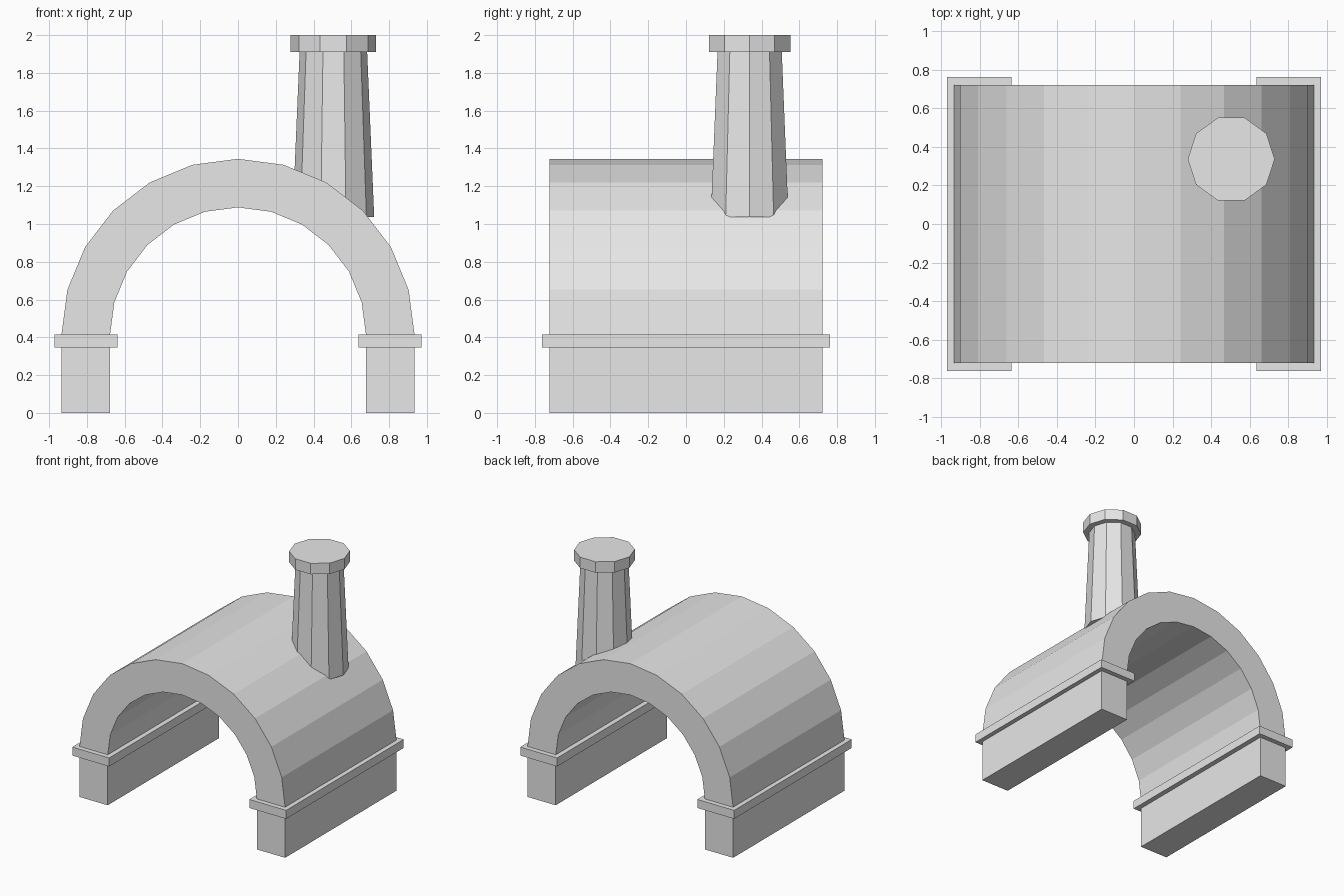
import bpy, bmesh
from math import sin, cos, pi

cube = bpy.data.objects.get("Cube")
if cube:
    bpy.data.objects.remove(cube)

stone = bpy.data.materials.new("light_grey_stone")
stone.use_nodes = True
colour = (0.8, 0.8, 0.8, 1)
stone.diffuse_color = colour
stone.node_tree.nodes["Principled BSDF"].inputs["Base Color"].default_value = colour


def finish(name, bm):
    bmesh.ops.recalc_face_normals(bm, faces=bm.faces)
    mesh = bpy.data.meshes.new(name)
    bm.to_mesh(mesh)
    bm.free()
    mesh.materials.append(stone)
    obj = bpy.data.objects.new(name, mesh)
    bpy.context.collection.objects.link(obj)
    return obj


def box(name, low, high):
    bm = bmesh.new()
    bmesh.ops.create_cube(bm, size=1)
    for v in bm.verts:
        v.co = [(a + b) / 2 + c * (b - a) for a, b, c in zip(low, high, v.co)]
    return finish(name, bm)


def tapered_prism(name, x, y, z0, z1, r0, r1, sides=10):
    bm = bmesh.new()
    rings = []
    for z, r in ((z0, r0), (z1, r1)):
        angles = [2 * pi * i / sides for i in range(sides)]
        rings.append([bm.verts.new((x + r * cos(a), y + r * sin(a), z)) for a in angles])
    bottom, top = rings
    bm.faces.new(bottom[::-1])
    bm.faces.new(top)
    for i in range(sides):
        j = (i + 1) % sides
        bm.faces.new((bottom[i], bottom[j], top[j], top[i]))
    return finish(name, bm)


# Half-round vault
HALF_DEPTH, SPRING, OUTER, INNER, STEPS = 0.723, 0.41, 0.935, 0.678, 12
bm = bmesh.new()
sections = []
for i in range(STEPS + 1):
    a = pi * i / STEPS
    sections.append([bm.verts.new((r * cos(a), y, SPRING + r * sin(a)))
                     for r, y in ((OUTER, -HALF_DEPTH), (OUTER, HALF_DEPTH),
                                  (INNER, HALF_DEPTH), (INNER, -HALF_DEPTH))])
for s, t in zip(sections, sections[1:]):
    for k in range(4):
        m = (k + 1) % 4
        bm.faces.new((s[k], s[m], t[m], t[k]))
bm.faces.new(sections[0])
bm.faces.new(sections[-1])
# Merge the flat segments of each end wall
ends = [e for e in bm.edges
        if len(e.link_faces) == 2 and all(abs(f.calc_center_median().y) > 0.7 for f in e.link_faces)
        and e.link_faces[0].calc_center_median().y * e.link_faces[1].calc_center_median().y > 0]
bmesh.ops.dissolve_edges(bm, edges=ends, use_verts=False)
finish("vault", bm)

# Side walls and the bands around their tops
for side, sign in (("left", 1), ("right", -1)):
    for part, x0, x1, y, z0, z1 in (("wall", INNER, OUTER, HALF_DEPTH, 0, SPRING),
                                    ("band", 0.637, 0.972, 0.763, 0.345, 0.415)):
        xs = sorted((sign * x0, sign * x1))
        box(f"{side}_{part}", (xs[0], -y, z0), (xs[1], y, z1))

# Chimney
tapered_prism("chimney_shaft", 0.505, 0.337, 1.038, 1.93, 0.216, 0.178)
tapered_prism("chimney_cap", 0.505, 0.337, 1.91, 2.0, 0.226, 0.226)
